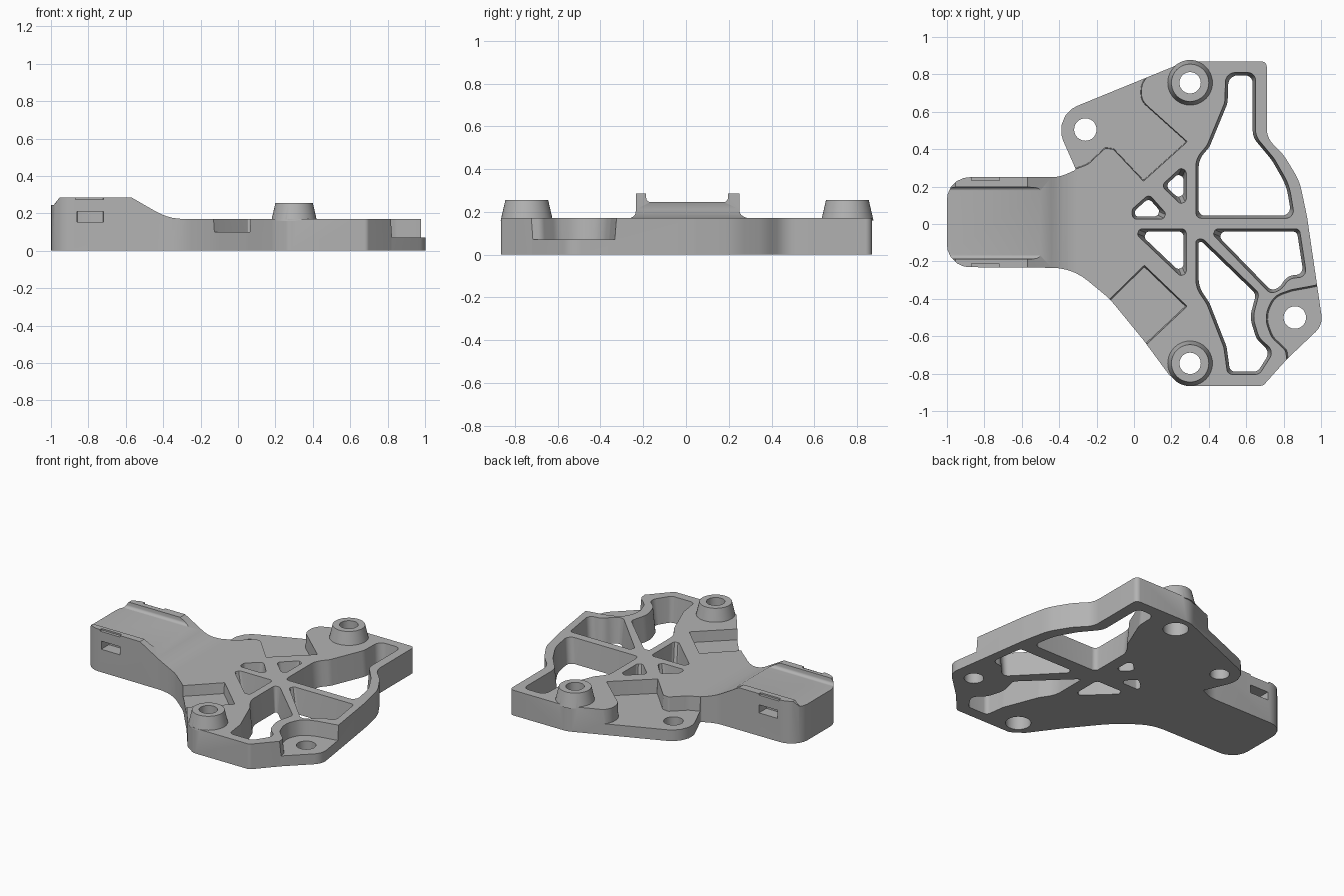
import bpy, bmesh, math
from mathutils import Vector

cube = bpy.data.objects.get("Cube")
if cube:
    bpy.data.objects.remove(cube, do_unlink=True)

grey = bpy.data.materials.new("mid grey")
grey.use_nodes = True
grey.diffuse_color = (0.45, 0.45, 0.45, 1)
grey.node_tree.nodes["Principled BSDF"].inputs["Base Color"].default_value = (0.45, 0.45, 0.45, 1)


def ring(points, radius, inset=0.0, steps=6):
    """Offset a polygon inward, then round its corners; a third value sets a corner's own radius."""
    pts = [(Vector(p[:2]), p[2] if len(p) > 2 else radius) for p in points]
    n = len(pts)
    area = sum(pts[i - 1][0].cross(pts[i][0]) for i in range(n))
    if area < 0:
        pts.reverse()
    corners = []
    for i in range(n):
        p = pts[i][0]
        a = (p - pts[i - 1][0]).normalized()
        b = (pts[(i + 1) % n][0] - p).normalized()
        na, nb = Vector((-a.y, a.x)), Vector((-b.y, b.x))
        corners.append(p + (na + nb) * inset / (1 + na.dot(nb)))
    out = []
    for i in range(n):
        p, r = corners[i], pts[i][1]
        u, v = corners[i - 1] - p, corners[(i + 1) % n] - p
        half = u.angle(v) / 2
        t = min(r / math.tan(half), 0.48 * u.length, 0.48 * v.length)
        s, e = p + u.normalized() * t, p + v.normalized() * t
        r = t * math.tan(half)
        c = p + (u.normalized() + v.normalized()).normalized() * (r / math.sin(half))
        turn = (s - c).angle_signed(e - c) if r > 1e-5 else 0
        for k in range(steps):
            f = k / (steps - 1)
            d = (s - c).lerp(e - c, f)
            out.append(c + d.normalized() * r if turn else p)
    return out


def loft(name, low, high, lo, hi, axis="Z"):
    """Solid between two matching rings placed along an axis."""
    place = {"Z": lambda p, h: (p.x, p.y, h),
             "Y": lambda p, h: (p.x, h, p.y),
             "X": lambda p, h: (h, p.x, p.y)}[axis]
    bm = bmesh.new()
    a = [bm.verts.new(place(p, lo)) for p in low]
    b = [bm.verts.new(place(p, hi)) for p in high]
    bm.faces.new(a)
    bm.faces.new(b)
    for i in range(len(a)):
        bm.faces.new((a[i - 1], a[i], b[i], b[i - 1]))
    bmesh.ops.remove_doubles(bm, verts=bm.verts, dist=1e-5)
    bmesh.ops.recalc_face_normals(bm, faces=bm.faces)
    mesh = bpy.data.meshes.new(name)
    bm.to_mesh(mesh)
    bm.free()
    mesh.materials.append(grey)
    ob = bpy.data.objects.new(name, mesh)
    bpy.context.scene.collection.objects.link(ob)
    return ob


def prism(name, pts, lo, hi, radius=0.005, draft=0.0, axis="Z"):
    return loft(name, ring(pts, radius, draft), ring(pts, radius), lo, hi, axis)


def cylinder(name, x, y, r0, r1, lo, hi):
    rings = [[Vector((x + r * math.cos(i * math.tau / 40), y + r * math.sin(i * math.tau / 40)))
              for i in range(40)] for r in (r0, r1)]
    return loft(name, *rings, lo, hi)


def box(name, x0, x1, y0, y1, z0, z1):
    return prism(name, [(x0, y0), (x1, y0), (x1, y1), (x0, y1)], z0, z1, 0.002)


def combine(tool, operation="DIFFERENCE"):
    """Apply a boolean to the bracket and discard the tool."""
    tool.hide_render = True
    mod = bracket.modifiers.new("bool", "BOOLEAN")
    mod.operation, mod.object, mod.solver = operation, tool, "EXACT"
    bpy.context.view_layer.update()
    graph = bpy.context.evaluated_depsgraph_get()
    mesh = bpy.data.meshes.new_from_object(bracket.evaluated_get(graph))
    bracket.modifiers.clear()
    bracket.data = mesh
    bpy.data.objects.remove(tool, do_unlink=True)


# Whole outline at full height, with both screw tabs
bracket = prism("bracket", [
    (-1, -.23, .12), (-.33, -.235, .3), (-.13, -.40, .5), (.05, -.62, .5), (.19, -.81, .1),
    (.27, -.865, .06), (.69, -.865, .03), (.82, -.72, .03), (1.01, -.54, .1), (.925, .04, .4),
    (.885, .23, .3), (.8, .37, .3), (.71, .46, .12), (.71, .87, .03), (.28, .87, .15),
    (-.437, .577, .14), (-.31, .29, .01), (-.4, .25, .2), (-1, .25, .12)], 0, .285)

# Side profile: sleeve slope down to the flat plate, and the low rear lip
combine(prism("slope_cut", [(-.6, .32), (-.57, .285, .04), (-.37, .17, .3), (1.2, .17),
                            (1.2, .35), (-.6, .35)], -1.2, 1.2, axis="Y"))
combine(prism("lip_cut", [(-1.1, .245), (-.985, .245), (-.95, .29), (-.95, .35), (-1.1, .35)],
              -1.2, 1.2, axis="Y"))

# Channel along the sleeve
combine(prism("channel_cut", [(-.185, .245, .02), (.195, .245, .02), (.2, .35), (-.19, .35)],
              -1.2, -.2, axis="X"))

# Latch windows and shallow notches on both sides of the sleeve
for side in (-1, 1):
    y0, y1 = sorted((.01 + side * .16, .01 + side * .4))
    combine(box("latch_window_cut", -.86, -.72, y0, y1, .155, .21))
    y0, y1 = sorted((.01 + side * .222, .01 + side * .4))
    combine(box("latch_notch_cut", -.87, -.72, y0, y1, .275, .35))

# Lowered screw tabs and cross groove
combine(prism("rear_tab_cut", [
    (.05, .215), (.3, .44), (.05, .665, .08), (.05, .76, .1), (.21, .87), (.1, 1.1), (-.7, .8),
    (-.55, .275), (-.37, .262, .1), (-.24, .31, .1), (-.15, .395, .02), (-.115, .39, .02)],
    .075, .4, draft=.014))
combine(prism("front_tab_cut", [
    (1.2, -.27), (.95, -.325, .04), (.84, -.345, .1), (.74, -.38, .12), (.69, -.5, .15),
    (.73, -.61, .1), (.805, -.68, .05), (.815, -.76), (.9, -.95), (1.3, -.7)],
    .07, .25, draft=.014))
combine(prism("groove_cut", [(.055, -.21), (-.2, -.46), (0, -.717), (.295, -.44)],
              .1, .25, draft=.014))

# Lightening pockets with drafted walls
pockets = [
    [(.49, .81, .05), (.65, .81, .04), (.65, .47, .1), (.75, .35, .2), (.83, .21, .3),
     (.86, .03, .04), (.33, .03, .03), (.33, .35, .15), (.39, .42, .1), (.485, .65, .1)],
    [(-.02, -.025), (.28, -.025), (.28, -.31)],
    [(.39, -.025), (.885, -.025), (.925, -.285, .04), (.83, -.29, .1), (.79, -.35, .1),
     (.73, -.375, .04)],
    [(.33, -.08, .03), (.37, -.08, .03), (.67, -.37, .04), (.635, -.5, .15), (.67, -.61, .1),
     (.75, -.68, .05), (.67, -.805, .04), (.5, -.805, .03), (.48, -.66, .1), (.39, -.43, .1),
     (.33, -.34, .15)],
    [(-.01, .025), (.2, .025), (.08, .16), (-.01, .08)],
    [(.28, .075), (.28, .33), (.145, .205)],
]
for pts in pockets:
    combine(prism("pocket_cut", pts, -.005, .175, .025, .016))

# Screw bosses with holes counterbored from below
for y in (-.745, .755):
    combine(cylinder("boss", .3, y, .122, .1, .16, .255), "UNION")
    combine(cylinder("boss_hole", .3, y, .057, .057, -.1, .4))
    combine(cylinder("counterbore", .3, y, .078, .078, -.1, .1))

# Screw holes in the tabs
for x, y in ((-.26, .505), (.86, -.5)):
    combine(cylinder("tab_hole", x, y, .06, .06, -.1, .4))

# Shading
bpy.ops.object.select_all(action="DESELECT")
bracket.select_set(True)
bpy.context.view_layer.objects.active = bracket
bpy.ops.object.shade_smooth_by_angle(angle=math.radians(30))
